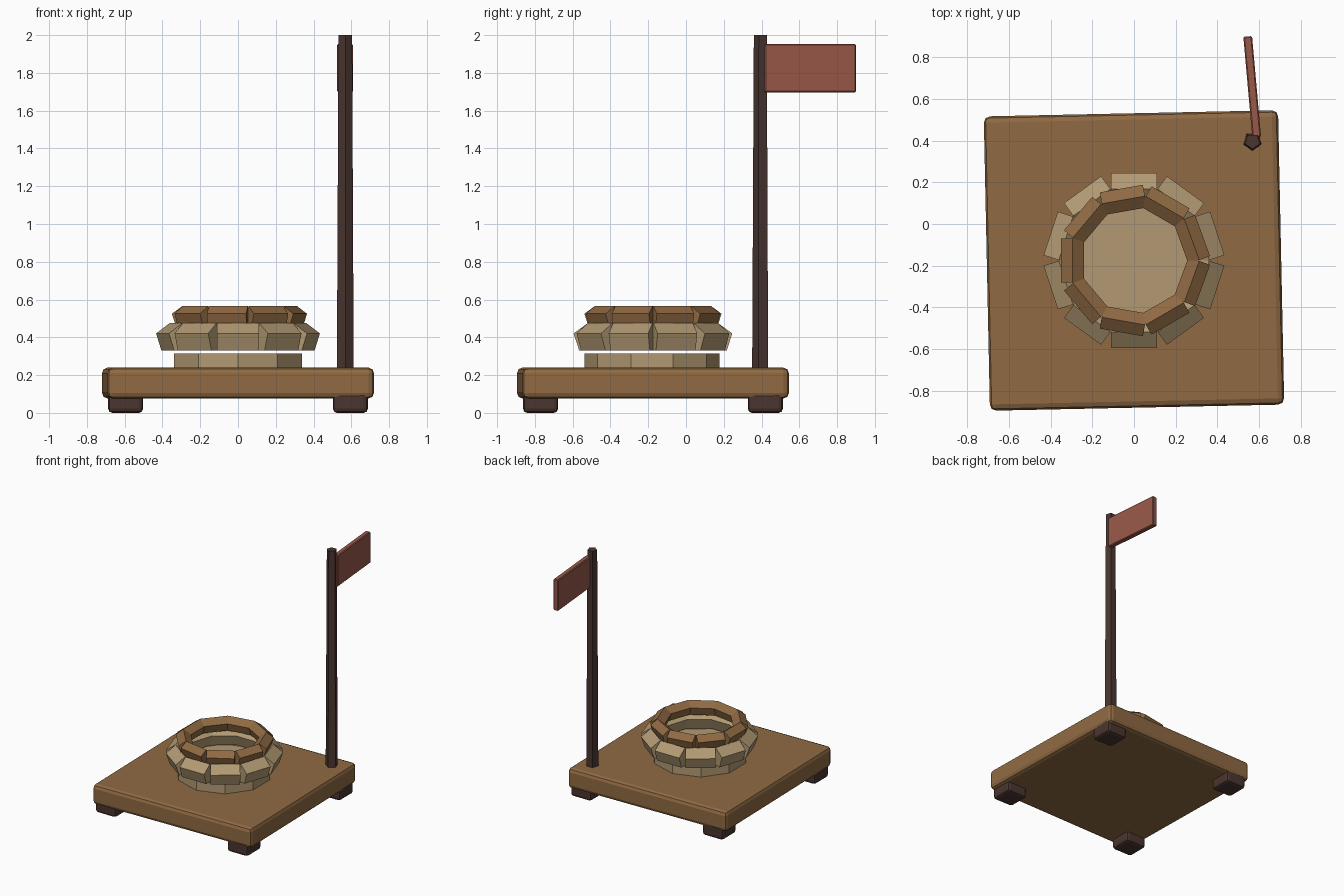
import bpy, bmesh, math
from mathutils import Matrix, Vector

if "Cube" in bpy.data.objects:
    bpy.data.objects.remove(bpy.data.objects["Cube"])


def material(name, rgb):
    m = bpy.data.materials.new(name)
    lin = [((c / 255 + 0.055) / 1.055) ** 2.4 for c in rgb]
    m.diffuse_color = (*lin, 1)
    m.use_nodes = True
    m.node_tree.nodes["Principled BSDF"].inputs["Base Color"].default_value = m.diffuse_color
    return m


WOOD = material("brown wood", (144, 106, 67))
DARK = material("dark wood", (74, 53, 47))
STONE = material("tan stone", (178, 154, 115))
RED = material("red cloth", (152, 88, 73))


def finish(name, bm, mat, bevel=0, segments=1):
    bmesh.ops.recalc_face_normals(bm, faces=bm.faces)
    me = bpy.data.meshes.new(name)
    bm.to_mesh(me)
    bm.free()
    me.materials.append(mat)
    ob = bpy.data.objects.new(name, me)
    bpy.context.collection.objects.link(ob)
    if bevel:
        b = ob.modifiers.new("bevel", 'BEVEL')
        b.width, b.segments = bevel, segments
    return ob


def box(name, centre, size, mat, turn=0, bevel=0, segments=1):
    bm = bmesh.new()
    bmesh.ops.create_cube(bm, size=1, matrix=Matrix.Diagonal((*size, 1)))
    ob = finish(name, bm, mat, bevel, segments)
    ob.location = centre
    ob.rotation_euler.z = math.radians(turn)
    return ob


def prism(bm, sides, r1, r2, z1, z2, centre, start):
    """Upright tapered prism whose first corner is at the angle start."""
    rings = []
    for r, z in ((r1, z1), (r2, z2)):
        rings.append([bm.verts.new((centre[0] + r * math.cos(start + math.tau * i / sides),
                                    centre[1] + r * math.sin(start + math.tau * i / sides), z))
                      for i in range(sides)])
    low, high = rings
    bm.faces.new(low[::-1])
    bm.faces.new(high)
    for i in range(sides):
        j = (i + 1) % sides
        bm.faces.new((low[i], low[j], high[j], high[i]))


def log_ring(name, count, start, ring_r, z, log_r, length, mat):
    """Ring of short five-sided logs laid along the tangent, one corner up."""
    bm = bmesh.new()
    for k in range(count):
        a = math.radians(start) + math.tau * k / count
        out = Vector((math.cos(a), math.sin(a), 0))
        side = Vector((-math.sin(a), math.cos(a), 0))
        mid = Vector((0, CY, z)) + out * ring_r
        ends = []
        for s in (-0.5, 0.5):
            ends.append([bm.verts.new(mid + side * s * length
                                      + out * log_r * math.sin(math.tau * i / 5)
                                      + Vector((0, 0, log_r * math.cos(math.tau * i / 5))))
                         for i in range(5)])
        p, q = ends
        bm.faces.new(p)
        bm.faces.new(q[::-1])
        for i in range(5):
            j = (i + 1) % 5
            bm.faces.new((p[i], q[i], q[j], p[j]))
    return finish(name, bm, mat)


CY = -0.175

# Slightly turned platform on four feet
box("platform", (0, CY, 0.158), (1.412, 1.412, 0.164), WOOD, 1.2, 0.03, 2)
for sx, xn in ((-1, "left"), (1, "right")):
    for sy, yn in ((-1, "front"), (1, "back")):
        box(f"{yn}_{xn}_foot", (sx * 0.595, CY + sy * 0.595, 0.055),
            (0.185, 0.185, 0.11), DARK, 0, 0.022, 2)

# Round base with a ring of stones and a wooden rim above
bm = bmesh.new()
prism(bm, 10, 0.357, 0.357, 0.2, 0.315, (0, CY - 0.005), math.pi / 2)
finish("round_base", bm, STONE)
log_ring("stone_ring", 10, 90, 0.344, 0.396, 0.08, 0.22, STONE)
log_ring("wooden_rim", 9, 180, 0.295, 0.507, 0.058, 0.21, WOOD)

# Flag pole and flag
bm = bmesh.new()
prism(bm, 5, 0.047, 0.038, 0.2, 2.0, (0.568, 0.397), -math.pi / 2)
finish("flag_pole", bm, DARK)
box("flag", (0.567, 0.657, 1.825), (0.042, 0.487, 0.255), RED, 5.1, 0.006)
